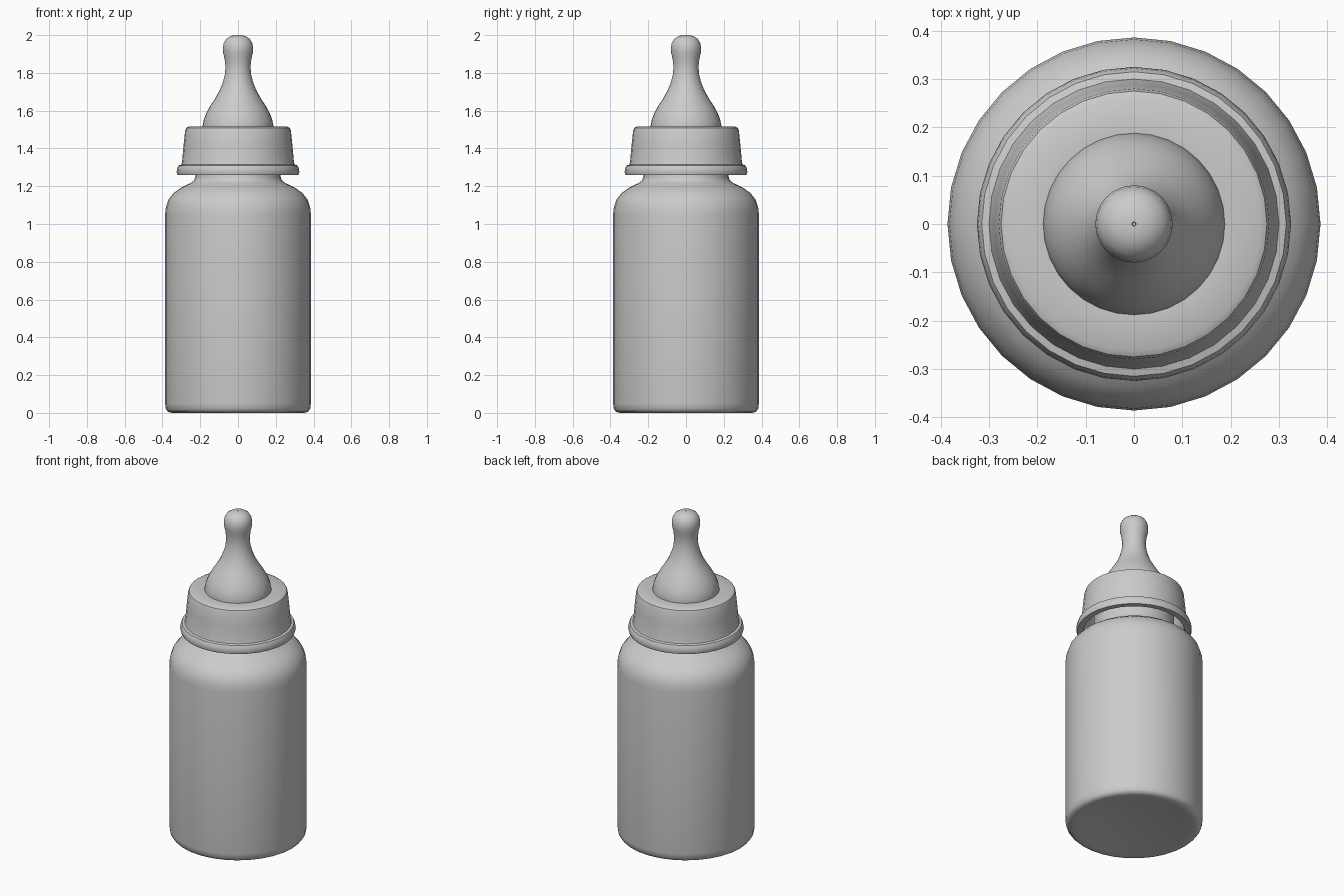
import bpy, math


def lathe(name, profile, sides=32, angle=40):
    """Revolve an (r, z) profile about z; points with r = 0 become poles."""
    verts, faces, rings = [], [], []
    for r, z in profile:
        start = len(verts)
        if r == 0:
            verts.append((0, 0, z))
            rings.append([start] * sides)
        else:
            for i in range(sides):
                a = 2 * math.pi * i / sides
                verts.append((r * math.cos(a), r * math.sin(a), z))
            rings.append(list(range(start, start + sides)))
    for lo, hi in zip(rings, rings[1:]):
        for i in range(sides):
            j = (i + 1) % sides
            quad = [lo[i], lo[j], hi[j], hi[i]]
            faces.append(list(dict.fromkeys(quad)))
    mesh = bpy.data.meshes.new(name)
    mesh.from_pydata(verts, [], faces)
    obj = bpy.data.objects.new(name, mesh)
    bpy.context.collection.objects.link(obj)
    bpy.ops.object.select_all(action='DESELECT')
    obj.select_set(True)
    bpy.context.view_layer.objects.active = obj
    bpy.ops.object.shade_smooth_by_angle(angle=math.radians(angle))
    return obj


# Bottle: dished base, straight body, rounded shoulder, neck up into the collar
lathe("bottle", [
    (0, 0.03), (0.12, 0.027), (0.24, 0.015), (0.32, 0.004), (0.35, 0.0),
    (0.37, 0.005), (0.382, 0.02), (0.386, 0.05), (0.386, 0.55), (0.386, 1.05),
    (0.382, 1.09), (0.368, 1.13), (0.34, 1.165), (0.30, 1.193), (0.25, 1.217),
    (0.233, 1.23), (0.226, 1.25), (0.226, 1.47)], angle=50)

# Screw collar: hollow underneath, tapered wall, hole on top for the teat
lathe("collar", [
    (0.19, 1.47), (0.262, 1.47), (0.275, 1.32), (0.285, 1.262), (0.32, 1.26),
    (0.325, 1.275), (0.322, 1.295), (0.315, 1.31), (0.30, 1.314),
    (0.296, 1.33), (0.288, 1.42), (0.28, 1.495), (0.275, 1.508),
    (0.262, 1.515), (0.187, 1.513), (0.187, 1.47)])

# Rubber teat: flange held under the collar, bell, slim stem, rounded tip
lathe("teat", [
    (0, 1.462), (0.226, 1.462), (0.226, 1.47), (0.184, 1.472), (0.188, 1.515),
    (0.182, 1.55), (0.169, 1.585), (0.149, 1.622), (0.121, 1.665),
    (0.098, 1.705), (0.08, 1.75), (0.07, 1.79), (0.066, 1.83),
    (0.071, 1.875), (0.078, 1.905), (0.08, 1.93), (0.076, 1.957),
    (0.063, 1.98), (0.04, 1.995), (0.018, 2.0), (0.004, 2.0), (0.003, 1.98)])
